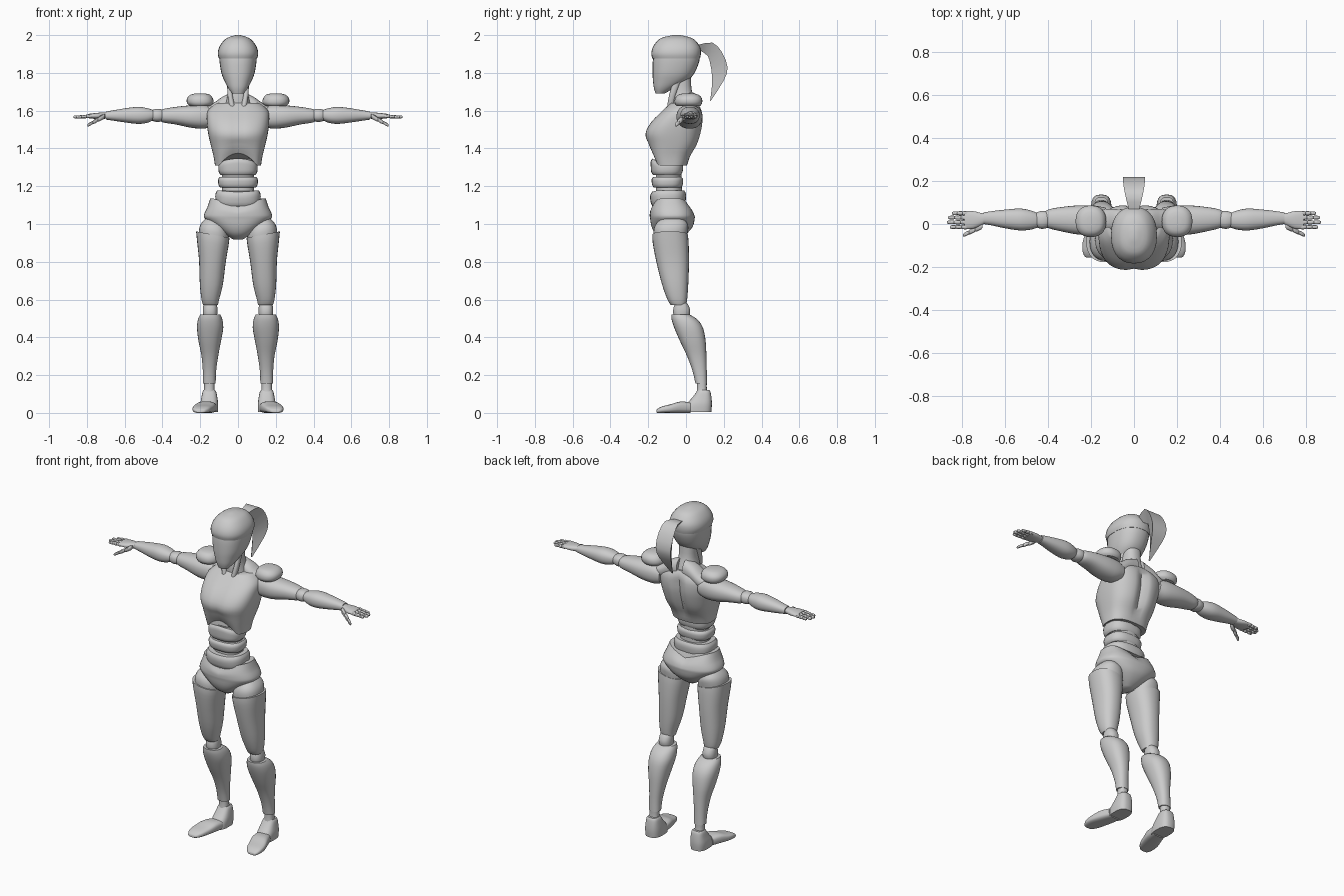
import bpy, bmesh, math

grey = bpy.data.materials.new("matte_grey")
grey.diffuse_color = (0.6, 0.6, 0.6, 1)


def spline(rows, steps):
    """Smoothly fill in the cross-sections between the given rows."""
    out = []
    for i in range(len(rows) - 1):
        p0, p1, p2, p3 = (rows[max(0, min(len(rows) - 1, i + k))] for k in (-1, 0, 1, 2))
        for s in range(steps):
            t = s / steps
            out.append([0.5 * (2 * b + (c - a) * t + (2 * a - 5 * b + 4 * c - d) * t * t
                               + (3 * b - a - 3 * c + d) * t ** 3)
                        for a, b, c, d in zip(p0, p1, p2, p3)])
    return out + [list(rows[-1])]


def finish(name, bm, mirror=False):
    bmesh.ops.recalc_face_normals(bm, faces=bm.faces)
    me = bpy.data.meshes.new(name)
    bm.to_mesh(me)
    bm.free()
    me.materials.append(grey)
    me.shade_smooth()
    me.set_sharp_from_angle(angle=math.radians(40))
    ob = bpy.data.objects.new(name, me)
    bpy.context.collection.objects.link(ob)
    if mirror:
        ob.modifiers.new("mirror", 'MIRROR').use_mirror_merge = False
    return ob


def loft(name, axis, rows, n=2.3, sides=28, steps=3, mirror=False, bend=None):
    """Rows: position on axis, then min/max on the two other axes in xyz order."""
    bm = bmesh.new()
    rings = []
    for t, a0, a1, b0, b1 in spline(rows, steps):
        ring = []
        for k in range(sides):
            ang = 2 * math.pi * k / sides
            c, s = math.cos(ang), math.sin(ang)
            a = (a0 + a1) / 2 + (a1 - a0) / 2 * math.copysign(abs(c) ** (2 / n), c)
            b = (b0 + b1) / 2 + (b1 - b0) / 2 * math.copysign(abs(s) ** (2 / n), s)
            p = {'x': (t, a, b), 'y': (a, t, b), 'z': (a, b, t)}[axis]
            ring.append(bm.verts.new(bend(*p) if bend else p))
        rings.append(ring)
    for r, q in zip(rings, rings[1:]):
        for k in range(sides):
            j = (k + 1) % sides
            bm.faces.new((r[k], r[j], q[j], q[k]))
    bm.faces.new(rings[0])
    bm.faces.new(rings[-1])
    return finish(name, bm, mirror)


def central(name, rows, **kw):
    """Vertical loft symmetric in x: z, half width, y min, y max."""
    return loft(name, 'z', [(z, -w, w, y0, y1) for z, w, y0, y1 in rows], **kw)


# Head: face plate below the brow, helmet above it
central("face", [(1.69, .03, -.16, -.115), (1.72, .052, -.17, -.06), (1.76, .073, -.175, .01),
                 (1.80, .088, -.177, .045), (1.86, .098, -.176, .07), (1.90, .1, -.17, .073)])
central("helmet", [(1.875, .101, -.178, .074), (1.90, .107, -.184, .079), (1.93, .102, -.178, .077),
                   (1.96, .085, -.16, .06), (1.985, .058, -.13, .03), (2.0, .012, -.07, -.03)])

# Ponytail: wide outer sheet with a narrow inner ridge
bm = bmesh.new()
tail = spline([(.07, 1.95, .072, 1.92, .025), (.14, 1.96, .115, 1.89, .042), (.19, 1.91, .13, 1.84, .05),
               (.22, 1.83, .137, 1.79, .05), (.2, 1.76, .137, 1.73, .04), (.13, 1.65, .128, 1.655, .004)], 2)
rings = [[bm.verts.new(p) for p in ((-w, y, z), (w, y, z), (0, v, u))] for y, z, v, u, w in tail]
for r, q in zip(rings, rings[1:]):
    for k in range(3):
        bm.faces.new((r[k], r[(k + 1) % 3], q[(k + 1) % 3], q[k]))
bm.faces.new(rings[0])
bm.faces.new(rings[-1])
finish("ponytail", bm)

# Neck and shoulder slopes
central("neck", [(1.60, .075, -.08, .06), (1.66, .06, -.083, .045), (1.71, .05, -.08, .03),
                 (1.78, .05, -.075, .025)])
loft("neck_tendon", 'z', [(1.62, .015, .045, -.1, -.065), (1.68, .028, .055, -.09, -.055),
                          (1.75, .035, .058, -.07, -.03)], sides=12, mirror=True)
loft("shoulder_slope", 'x', [(.02, -.03, .065, 1.58, 1.70), (.08, -.035, .07, 1.58, 1.675),
                             (.13, -.03, .07, 1.56, 1.64), (.18, -.02, .06, 1.56, 1.62)], mirror=True)


# Chest with arched lower rim, shallow breast line and spine groove
def chest_bend(x, y, z):
    if y < -.08 and z < 1.45:
        z += .065 * max(0, 1 - (x / .1) ** 2) * (1.45 - z) / .14
    mid = math.exp(-(x / .025) ** 2)
    height = max(0, min(1, (z - 1.33) / .1, (1.63 - z) / .06))
    y += (-.03 if y > -.05 else .008) * mid * height
    return x, y, z


central("chest", [(1.31, .122, -.17, .005), (1.36, .13, -.187, .025), (1.42, .145, -.203, .06),
                  (1.48, .158, -.216, .08), (1.54, .165, -.185, .09), (1.60, .16, -.125, .085),
                  (1.64, .115, -.082, .06)], n=2.7, sides=48, bend=chest_bend)


# Waist: inner column and three stacked rings
central("waist_core", [(1.10, .085, -.16, -.02), (1.36, .085, -.16, -.025)], steps=1)
for i, (z0, z1, w, y0, y1, arch) in enumerate([(1.26, 1.325, .104, -.187, -.015, .022),
                                               (1.192, 1.25, .105, -.182, -.015, 0),
                                               (1.095, 1.178, .12, -.19, 0, -.008)]):
    def ring_bend(x, y, z, a=arch, m=(z0 + z1) / 2):
        return x, y, z + (a * max(0, 1 - (x / .1) ** 2) if z > m and y < -.1 else 0)
    d = (z1 - z0) * .25
    central(f"waist_ring_{i + 1}", [(z0, w - .012, y0 + .012, y1 - .012), (z0 + d, w - .002, y0 + .003, y1 - .003),
                                    (z1 - d, w, y0, y1), (z1, w - .01, y0 + .01, y1 - .01)],
            n=2.6, bend=ring_bend)


# Pelvis, dipping at the middle of the front rim
def pelvis_bend(x, y, z):
    return x, y, z - max(0, 1 - abs(x) / .13) * .045 * max(0, min(1, (z - 1.03) / .1))


central("pelvis", [(.918, .025, -.12, -.04), (.945, .07, -.16, .0), (.985, .125, -.182, .035),
                   (1.03, .176, -.19, .046), (1.055, .178, -.192, .045), (1.09, .162, -.19, .035),
                   (1.135, .147, -.175, .01)], n=2.4, sides=40, bend=pelvis_bend)


# Legs
def tilt(x, y, z):
    return x, y, z + .2 * (x - .14) * max(0, min(1, (z - .75) / .2))


loft("hip_joint", 'z', [(.90, .055, .205, -.165, .0), (.96, .05, .206, -.172, .01), (1.0, .06, .19, -.16, .01),
                        (1.04, .08, .155, -.12, -.02)], mirror=True, bend=tilt)
loft("thigh", 'z', [(.57, .106, .184, -.08, .0), (.60, .1, .193, -.098, .006), (.68, .08, .202, -.127, .012),
                    (.80, .065, .206, -.157, .016), (.90, .05, .217, -.176, .014),
                    (.945, .045, .222, -.178, .01)], mirror=True, bend=tilt)
loft("knee", 'z', [(.50, .118, .178, -.05, .005), (.515, .111, .184, -.065, .018), (.545, .109, .186, -.068, .022),
                   (.575, .112, .182, -.06, .01), (.59, .12, .175, -.045, -.005)], mirror=True)
loft("shin", 'z', [(.155, .118, .186, .05, .112), (.22, .116, .186, .035, .11), (.30, .105, .193, .006, .108),
                   (.38, .09, .209, -.032, .104), (.45, .078, .217, -.062, .09), (.495, .083, .212, -.076, .06),
                   (.52, .094, .2, -.078, .02)], mirror=True)
loft("ankle", 'z', [(.10, .123, .182, .055, .113), (.13, .125, .179, .058, .11), (.16, .125, .179, .058, .11)],
     mirror=True)
loft("heel", 'z', [(.006, .106, .198, -.005, .134), (.045, .105, .2, .003, .137), (.08, .109, .194, .032, .135),
                   (.11, .115, .188, .055, .13), (.12, .122, .182, .06, .124)], n=2.8, mirror=True)
loft("toe", 'y', [(.025, .112, .2, 0, .056), (-.03, .118, .222, 0, .06), (-.08, .132, .238, 0, .046),
                  (-.125, .148, .24, 0, .035), (-.15, .168, .23, 0, .022), (-.157, .18, .22, .002, .014)],
     n=3, mirror=True)

# Shoulder pads and arms
loft("shoulder_pad", 'z', [(1.625, .145, .255, -.05, .075), (1.64, .13, .27, -.06, .085),
                           (1.665, .133, .27, -.058, .084), (1.685, .15, .25, -.04, .065),
                           (1.692, .18, .22, -.01, .035)], mirror=True)
loft("upper_arm", 'x', [(.13, -.035, .075, 1.52, 1.615), (.18, -.046, .085, 1.505, 1.63),
                        (.25, -.05, .087, 1.51, 1.628), (.33, -.036, .08, 1.527, 1.62),
                        (.39, -.022, .07, 1.536, 1.61), (.412, -.012, .06, 1.545, 1.602)], mirror=True)
loft("elbow", 'x', [(.39, -.01, .055, 1.55, 1.6), (.41, -.02, .06, 1.542, 1.608), (.435, -.022, .06, 1.541, 1.609),
                    (.465, -.01, .05, 1.55, 1.6)], mirror=True)
loft("forearm", 'x', [(.448, -.016, .05, 1.55, 1.603), (.48, -.026, .063, 1.536, 1.613),
                      (.53, -.03, .072, 1.53, 1.62), (.60, -.02, .067, 1.538, 1.612),
                      (.66, -.007, .06, 1.547, 1.602), (.7, .0, .054, 1.553, 1.595)], mirror=True)
loft("palm", 'x', [(.685, .006, .045, 1.56, 1.59), (.715, -.008, .052, 1.556, 1.59),
                   (.75, -.022, .06, 1.556, 1.588), (.79, -.024, .06, 1.56, 1.583)], mirror=True)


# Fingers: three short links each
def link(name, x0, x1, y, z, r, bend=None):
    d = (x1 - x0) * .2
    loft(name, 'x', [(x, y - k * r, y + k * r, z - k * r, z + k * r)
                     for x, k in ((x0, .6), (x0 + d, 1), (x1 - d, .95), (x1, .55))],
         sides=10, steps=2, mirror=True, bend=bend)


for i, (y, tip) in enumerate([(-.014, .855), (.008, .868), (.03, .864), (.05, .845)]):
    step = (tip - .775) / 3
    for j in range(3):
        link(f"finger_{i + 1}_link_{j + 1}", .775 + j * step - .002, .775 + (j + 1) * step + .002,
             y, 1.571 - .002 * j, .0105 - .001 * j)


# Thumb slants forward and down
def thumb_bend(x, y, z):
    return x, y - .5 * (x - .71), z - .55 * (x - .71)


for j, (x0, x1) in enumerate([(.705, .742), (.738, .77), (.766, .796)]):
    link(f"thumb_link_{j + 1}", x0, x1, -.01, 1.57, .0145 - .0025 * j, thumb_bend)
